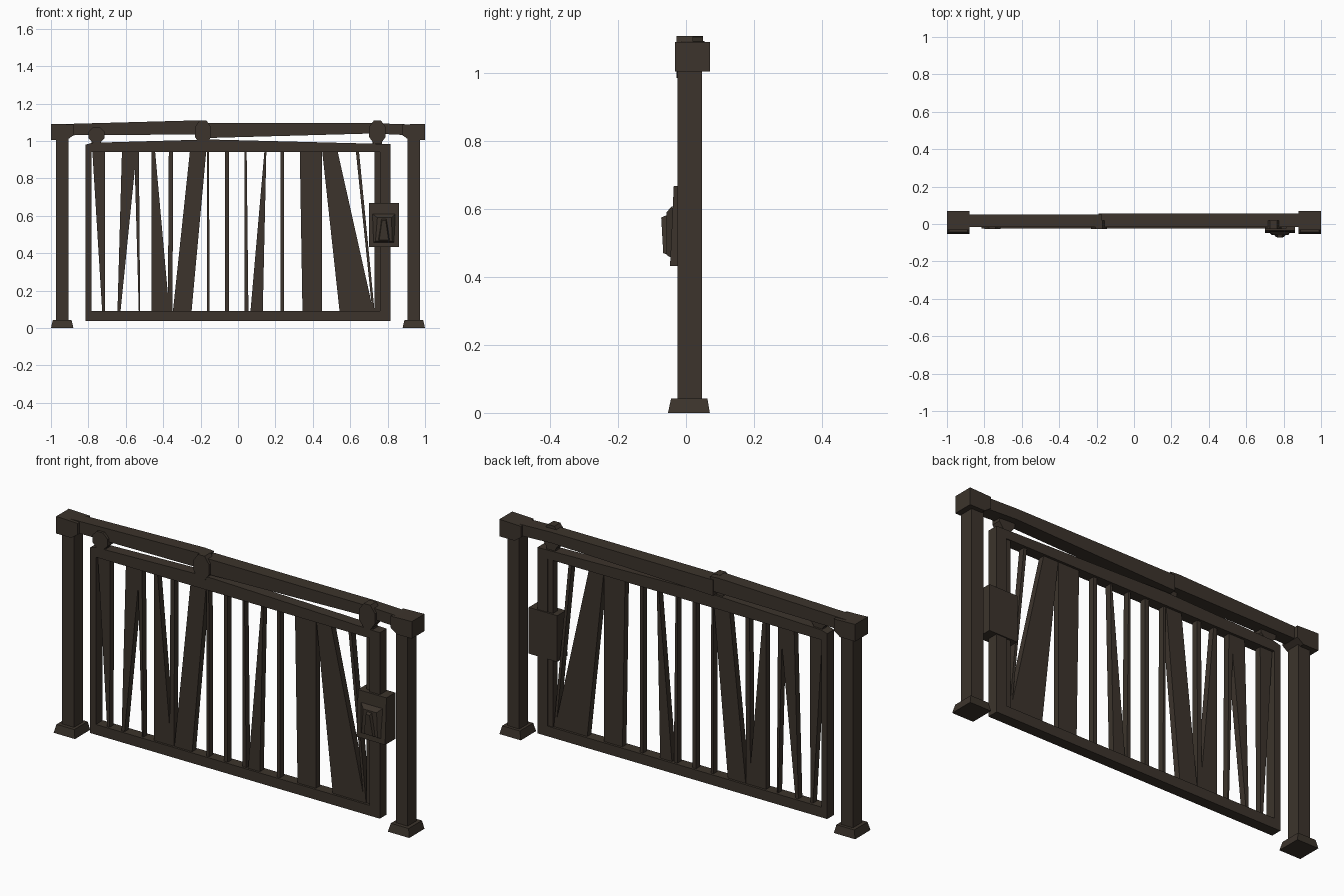
import bpy, bmesh, math

iron = bpy.data.materials.new("dark_brown_iron")
iron.diffuse_color = (0.045, 0.034, 0.025, 1)


def finish(name, bm):
    bmesh.ops.recalc_face_normals(bm, faces=bm.faces)
    me = bpy.data.meshes.new(name)
    bm.to_mesh(me)
    bm.free()
    me.materials.append(iron)
    ob = bpy.data.objects.new(name, me)
    bpy.context.collection.objects.link(ob)
    return ob


def loft(name, a, b):
    """Solid between two matching rings of 3D points."""
    bm = bmesh.new()
    ra = [bm.verts.new(p) for p in a]
    rb = [bm.verts.new(p) for p in b]
    bm.faces.new(ra)
    bm.faces.new(rb[::-1])
    n = len(ra)
    for i in range(n):
        j = (i + 1) % n
        bm.faces.new((ra[i], rb[i], rb[j], ra[j]))
    return finish(name, bm)


def slab(name, outline, y0, y1):
    """Front (x, z) outline given depth along y."""
    return loft(name, [(x, y0, z) for x, z in outline], [(x, y1, z) for x, z in outline])


def rect(x0, x1, y0, y1, z):
    return [(x0, y0, z), (x1, y0, z), (x1, y1, z), (x0, y1, z)]


def box(name, x0, x1, y0, y1, z0, z1):
    return loft(name, rect(x0, x1, y0, y1, z0), rect(x0, x1, y0, y1, z1))


# Posts with flared feet and caps
for side, s in (("left", -1), ("right", 1)):
    xa, xb = sorted((s * 0.905, s * 0.972))
    box(side + "_post", xa, xb, -0.025, 0.047, 0.03, 1.02)
    xa, xb = sorted((s * 0.88, s))
    loft(side + "_foot", rect(xa, xb, -0.053, 0.07, 0), rect(xa + .01, xb - .01, -0.044, 0.063, 0.042))
    slab(side + "_cap", [(s, 1.005), (s, 1.092), (s * 0.88, 1.088), (s * 0.88, 1.03), (s * 0.915, 1.005)],
         -0.032, 0.07)

# Top beam in two slightly bent lengths
slab("beam_left", [(-0.95, 1.03), (-0.19, 1.035), (-0.17, 1.107), (-0.22, 1.11), (-0.95, 1.09)], -0.015, 0.05)
slab("beam_right", [(-0.19, 1.015), (0.72, 1.04), (0.93, 1.03), (0.93, 1.088), (0.72, 1.095), (-0.19, 1.095)],
     -0.015, 0.055)

# Gate frame
FY = (-0.025, 0.03)
slab("top_rail", [(-0.815, 0.94), (0.815, 0.94), (0.815, 0.983), (-0.16, 1.008), (-0.78, 0.99), (-0.815, 0.98)], *FY)
box("bottom_rail", -0.815, 0.815, *FY, 0.038, 0.09)
box("left_stile", -0.815, -0.782, *FY, 0.06, 0.96)
box("right_stile", 0.758, 0.815, *FY, 0.06, 0.96)
box("right_stile_strip", 0.73, 0.762, -0.01, 0.025, 0.06, 0.96)

# Bent bars: top x range, bottom x range
bars = [(-.78, -.71, -.725, -.712), (-.62, -.54, -.645, -.63), (-.555, -.53, -.53, -.523),
        (-.463, -.445, -.463, -.365), (-.37, -.347, -.375, -.35), (-.255, -.168, -.35, -.25),
        (-.167, -.155, -.167, -.152), (-.07, -.048, -.07, -.048), (.036, .046, .036, .056),
        (.143, .152, .065, .132), (.228, .247, .228, .247), (.33, .448, .345, .448),
        (.448, .528, .545, .728), (.628, .645, .72, .732)]
for i, (a, b, c, d) in enumerate(bars):
    loft(f"bar_{i + 1}", rect(c, d, -0.014, 0.018, 0.07), rect(a, b, -0.014, 0.018, 0.965))

# Octagonal hanger rollers joining gate and beam
for name, x, z, rx, rz in (("left", -.757, 1.032, .043, .043), ("middle", -.187, 1.048, .044, .062),
                           ("right", .745, 1.048, .045, .062)):
    ring = [(x + rx * math.cos((k + .5) * math.pi / 4) * 1.08, z + rz * math.sin((k + .5) * math.pi / 4) * 1.08)
            for k in range(8)]
    slab(name + "_roller", ring, -0.028, 0.02)
    box(name + "_hanger", x - .025, x + .025, -0.015, 0.02, 0.97, z)

# Lock box with leaning front face, escutcheon and handle
loft("lock_box", rect(.70, .86, -0.047, 0.035, .433), rect(.70, .86, -0.036, 0.035, .668))
loft("lock_plate", [(.72, -.04, .455), (.84, -.04, .455), (.84, -.04, .61), (.72, -.04, .61)],
     [(.735, -.058, .465), (.825, -.058, .465), (.82, -.058, .59), (.745, -.058, .59)])
loft("lock_handle", [(.745, -.05, .465), (.815, -.05, .465), (.795, -.05, .585), (.765, -.05, .585)],
     [(.755, -.067, .47), (.805, -.067, .47), (.79, -.073, .575), (.77, -.073, .575)])
